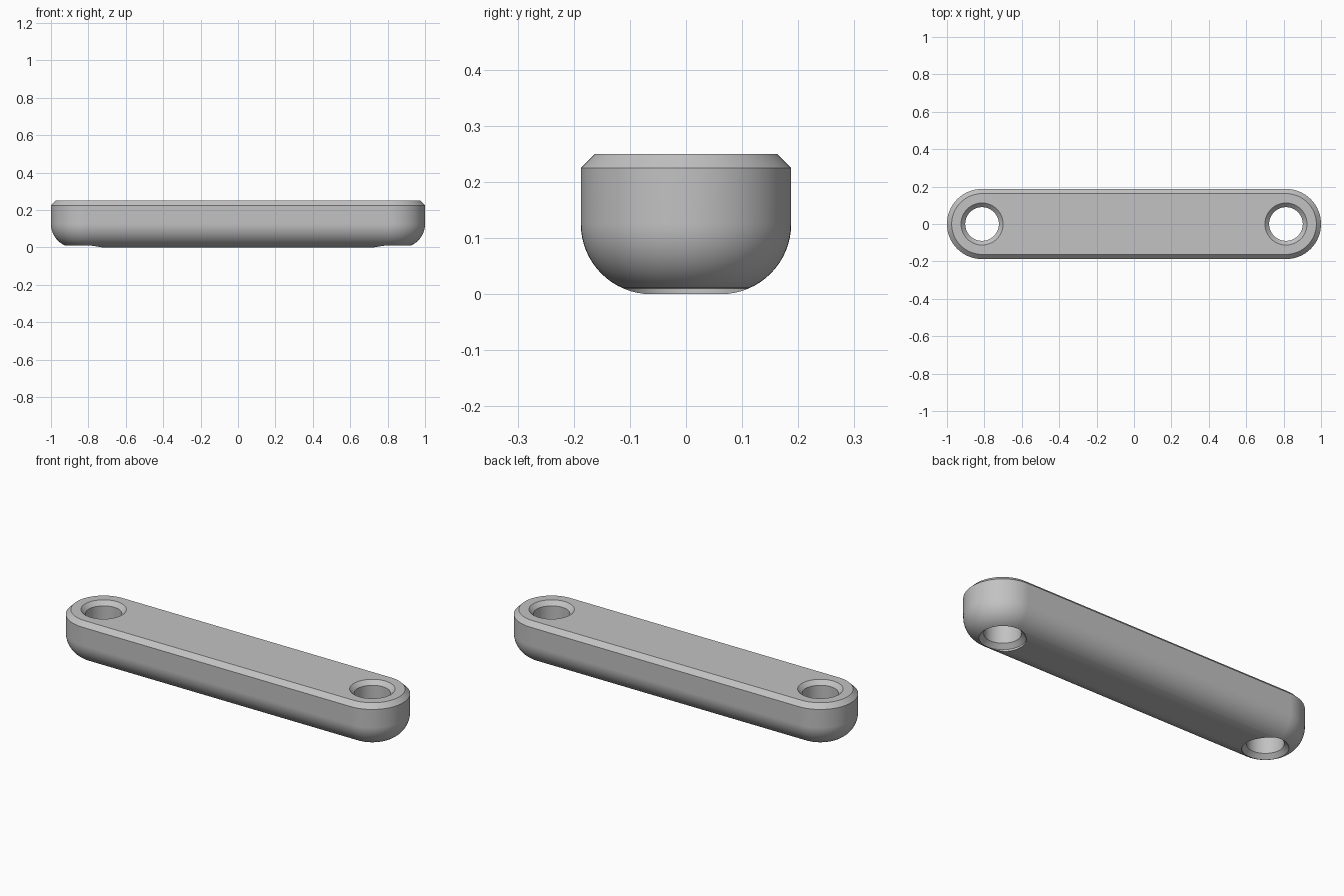
import bpy, bmesh, math

cube = bpy.data.objects.get("Cube")
if cube:
    bpy.data.objects.remove(cube, do_unlink=True)

END_X = 0.8125      # centre of each rounded end and its hole
HEIGHT = 0.25
OUTER = 0.1875      # half width
FILLET = 0.125      # rounding of the lower edge
CHAMFER = 0.025     # bevel of the upper edge
HOLE, MOUTH = 0.09, 0.1125

grey = bpy.data.materials.new("light grey metal")
grey.use_nodes = True
colour = (0.54, 0.54, 0.54, 1)
grey.diffuse_color = colour
grey.node_tree.nodes["Principled BSDF"].inputs["Base Color"].default_value = colour


def loft(name, profile, half_length, centre_x=0, steps=32):
    """Stack rounded outlines of (radius, height) and cap both ends."""
    bm = bmesh.new()
    rings = []
    for r, z in profile:
        ring = []
        for side in (1, -1):
            count = steps + 1 if half_length else steps
            for i in range(count):
                a = math.pi * i / steps - side * math.pi / 2
                if side < 0:
                    a = math.pi / 2 + math.pi * i / steps
                ring.append(bm.verts.new((centre_x + side * half_length + r * math.cos(a),
                                          r * math.sin(a), z)))
        rings.append(ring)
    for low, high in zip(rings, rings[1:]):
        n = len(low)
        for i in range(n):
            j = (i + 1) % n
            bm.faces.new((low[i], low[j], high[j], high[i]))
    bm.faces.new(list(reversed(rings[0])))
    bm.faces.new(rings[-1])
    bmesh.ops.recalc_face_normals(bm, faces=bm.faces)
    mesh = bpy.data.meshes.new(name)
    bm.to_mesh(mesh)
    bm.free()
    mesh.materials.append(grey)
    obj = bpy.data.objects.new(name, mesh)
    bpy.context.collection.objects.link(obj)
    return obj


# Bar with rounded underside and bevelled top edge
profile = []
for i in range(17):
    a = math.pi / 2 * i / 16
    profile.append((OUTER - FILLET + FILLET * math.sin(a), FILLET - FILLET * math.cos(a)))
profile += [(OUTER, HEIGHT - CHAMFER), (OUTER - CHAMFER, HEIGHT)]
bar = loft("link_bar", profile, END_X)

bpy.ops.object.select_all(action='DESELECT')
bar.select_set(True)
bpy.context.view_layer.objects.active = bar

# Through holes, countersunk above and below
lip = FILLET - math.sqrt(FILLET ** 2 - (MOUTH - OUTER + FILLET) ** 2)
rim = MOUTH - HOLE
hole_profile = [(MOUTH, -0.1), (MOUTH, lip), (HOLE, lip + rim),
                (HOLE, HEIGHT - rim), (MOUTH, HEIGHT), (MOUTH, HEIGHT + 0.1)]
for side in (1, -1):
    cutter = loft("hole_cutter", hole_profile, 0, side * END_X)
    cutter.hide_render = True
    mod = bar.modifiers.new("hole", 'BOOLEAN')
    mod.operation = 'DIFFERENCE'
    mod.solver = 'EXACT'
    mod.object = cutter
    bpy.ops.object.modifier_apply(modifier=mod.name)
    bpy.data.objects.remove(cutter, do_unlink=True)

# Smooth curves, crisp bevel edges
bpy.ops.object.shade_smooth_by_angle(angle=math.radians(25))
weighted = bar.modifiers.new("clean_shading", 'WEIGHTED_NORMAL')
weighted.keep_sharp = True
